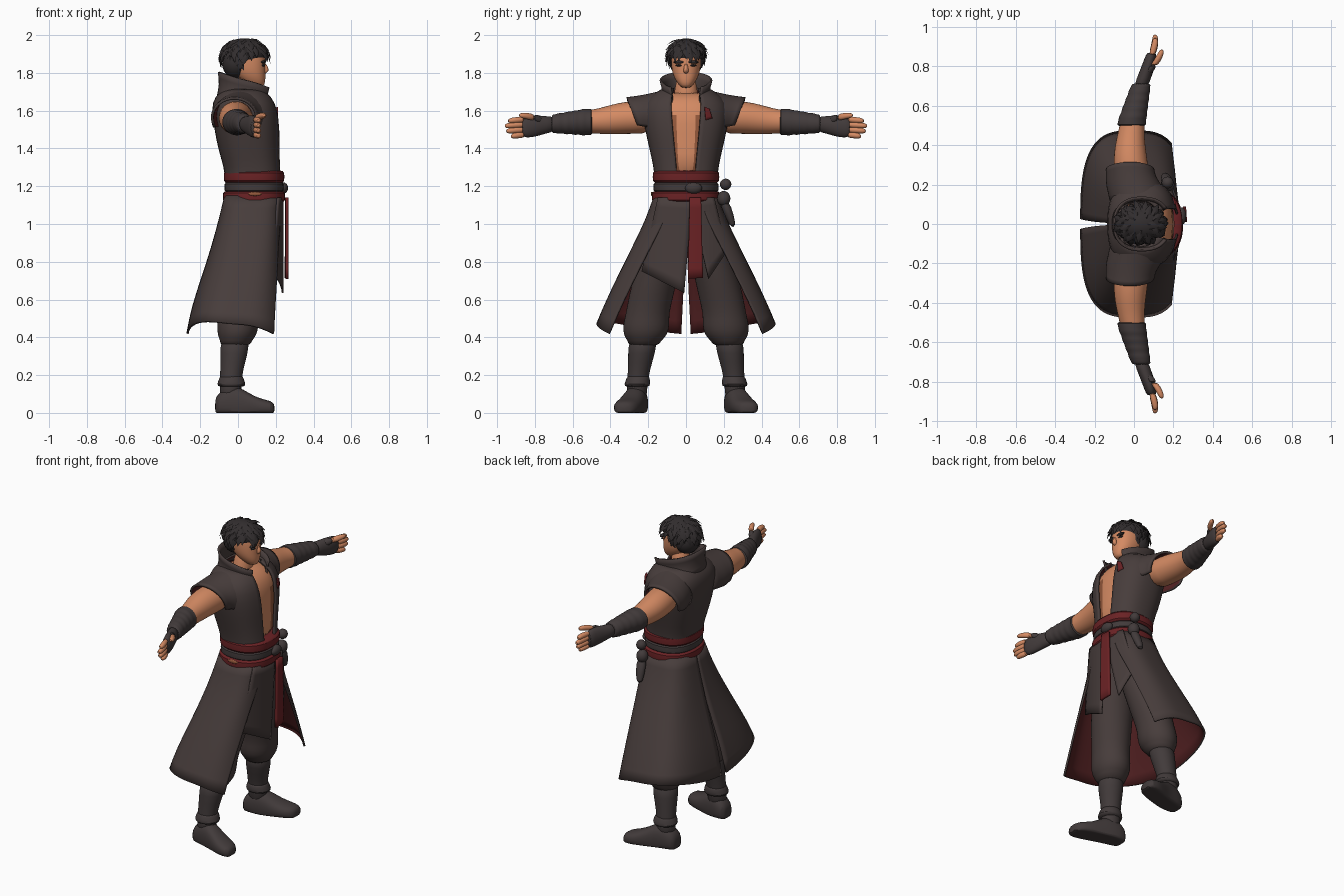
import bpy, bmesh, random
from math import sin, cos, pi, asin
from mathutils import Vector

cube = bpy.data.objects.get("Cube")
if cube:
    bpy.data.objects.remove(cube)
random.seed(4)


def material(name, rgb):
    m = bpy.data.materials.new(name)
    m.use_nodes = True
    m.diffuse_color = (*rgb, 1)
    bsdf = m.node_tree.nodes["Principled BSDF"]
    bsdf.inputs["Base Color"].default_value = (*rgb, 1)
    bsdf.inputs["Roughness"].default_value = 0.9
    return m


COAT = material("charcoal cloth", (0.063, 0.046, 0.044))
GLOVE = material("dark leather", (0.054, 0.043, 0.043))
HAIR = material("black hair", (0.031, 0.026, 0.027))
SKIN = material("tan skin", (0.66, 0.255, 0.125))
SHADE = material("deep tan skin", (0.30, 0.10, 0.045))
RED = material("dark red cloth", (0.145, 0.016, 0.018))
LINING = material("deep red lining", (0.085, 0.015, 0.016))


def power(v, p):
    return abs(v) ** p * (1 if v >= 0 else -1)


def finish(bm, name, mats, mirror=False, thick=0, subsurf=1, fix=True):
    if fix:
        bmesh.ops.recalc_face_normals(bm, faces=bm.faces)
    me = bpy.data.meshes.new(name)
    bm.to_mesh(me)
    bm.free()
    ob = bpy.data.objects.new(name, me)
    bpy.context.collection.objects.link(ob)
    for m in mats:
        me.materials.append(m)
    if mirror:
        ob.modifiers.new("mirror", "MIRROR").use_axis = (False, True, False)
    if subsurf:
        s = ob.modifiers.new("smooth", "SUBSURF")
        s.levels = s.render_levels = subsurf
        s.boundary_smooth = "PRESERVE_CORNERS"
    if thick:
        s = ob.modifiers.new("thickness", "SOLIDIFY")
        s.thickness, s.offset = thick, -1
        s.material_offset = len(mats) - 1
    bpy.ops.object.select_all(action="DESELECT")
    ob.select_set(True)
    bpy.context.view_layer.objects.active = ob
    bpy.ops.object.shade_smooth_by_angle(angle=0.8)
    return ob


def place(axis, t, u, v):
    return {"z": (u, v, t), "y": (u, t, v), "x": (t, u, v)}[axis]


def tube(name, rows, mat, axis="z", n=16, p=1, mirror=False, floor=False):
    """Closed loft: each row is position, two centres, two radii."""
    bm = bmesh.new()
    rings = []
    for t, cu, cv, ru, rv in rows:
        ring = []
        for i in range(n):
            a = 2 * pi * i / n
            co = Vector(place(axis, t, cu + ru * power(cos(a), p), cv + rv * power(sin(a), p)))
            if floor:
                co.z = max(co.z, 0)
            ring.append(bm.verts.new(co))
        rings.append(ring)
    for r, s in zip(rings, rings[1:]):
        for i in range(n):
            bm.faces.new((r[i - 1], r[i], s[i], s[i - 1]))
    bm.faces.new(rings[0])
    bm.faces.new(rings[-1])
    return finish(bm, name, [mat], mirror)


def shell(name, rows, mats, p=1, n=26, half=False, thick=0.012):
    """Garment round the body: z, centre x, radii, front gap, back gap, tilt, lift."""
    bm = bmesh.new()
    rings = []
    for z, cx, rx, ry, front, back, tilt, lift in rows:
        a0 = asin((front / ry) ** (1 / p))
        a1 = pi - asin((back / ry) ** (1 / p)) if half else 2 * pi - a0
        ring = []
        for i in range(n + 1):
            u = i / n
            a = a0 + (a1 - a0) * u
            ring.append(bm.verts.new((cx + rx * power(cos(a), p), ry * power(sin(a), p),
                                      z - tilt * cos(a) + lift * sin(pi * u))))
        rings.append(ring)
    for r, s in zip(rings, rings[1:]):
        for i in range(n):
            bm.faces.new((r[i], s[i], s[i + 1], r[i + 1]))
    return finish(bm, name, mats, half, thick, fix=False)


def panel(name, corners, x, bend, mats, thick=0.01, n=8):
    """Hanging cloth panel between four (y, z) corners, curved round the body."""
    a, b, c, d = [Vector(q) for q in corners]
    bm = bmesh.new()
    g = []
    for j in range(n + 1):
        l, r = a.lerp(d, j / n), b.lerp(c, j / n)
        g.append([])
        for i in range(n + 1):
            q = l.lerp(r, i / n)
            g[j].append(bm.verts.new((x - bend * q.x ** 2, q.x, q.y)))
    for j in range(n):
        for i in range(n):
            bm.faces.new((g[j][i], g[j + 1][i], g[j + 1][i + 1], g[j][i + 1]))
    return finish(bm, name, mats, thick=thick, subsurf=0, fix=False)


def ball(name, loc, size, mat, mirror=False):
    bm = bmesh.new()
    bmesh.ops.create_uvsphere(bm, u_segments=20, v_segments=12, radius=1)
    for v in bm.verts:
        v.co = Vector(loc) + v.co * Vector(size)
    return finish(bm, name, [mat], mirror, subsurf=0)


# Bare torso, with darker skin beside the coat opening
torso = tube("torso", [(1.70, .03, 0, .06, .09), (1.66, .03, 0, .135, .18), (1.58, .045, 0, .155, .2),
                       (1.48, .055, 0, .145, .19), (1.38, .06, 0, .145, .17), (1.24, .08, 0, .13, .15)],
             SKIN, n=32, p=.8)
torso.data.materials.append(SHADE)
for f in torso.data.polygons:
    f.material_index = int(abs(f.center.y) > .055 and f.center.z < 1.6)
tube("neck", [(1.80, .04, 0, .05, .05), (1.70, .035, 0, .055, .06), (1.64, .03, 0, .07, .08)], SKIN)

# Sleeveless coat top, standing collar and a red lapel patch
shell("coat_top", [(1.72, .03, .10, .12, .065, 0, 0, 0), (1.675, .03, .155, .20, .08, 0, 0, 0),
                   (1.61, .035, .178, .235, .08, 0, 0, 0), (1.5, .05, .175, .218, .072, 0, 0, 0),
                   (1.4, .058, .165, .195, .062, 0, 0, 0), (1.3, .075, .15, .172, .052, 0, 0, 0),
                   (1.24, .08, .15, .168, .05, 0, 0, 0)], [COAT, LINING], p=.8)
shell("collar", [(1.76, .04, .148, .14, .085, 0, .045, 0), (1.70, .037, .135, .122, .075, 0, .04, 0),
                 (1.64, .03, .145, .15, .07, 0, .03, 0)], [COAT], p=.85)
panel("lapel_patch", [(.10, 1.62), (.125, 1.61), (.14, 1.56), (.105, 1.55)], .226, 1.3, [RED], .009, 4)

# Shoulder caps: arched sheets open underneath
bm = bmesh.new()
rows = []
for y, cx, cz, rx, rz in [(.10, .03, 1.57, .15, .145), (.2, .0, 1.56, .145, .13),
                          (.27, -.015, 1.56, .128, .118), (.315, -.02, 1.565, .125, .108)]:
    rows.append([bm.verts.new((cx + rx * cos(a), y - (y > .25) * .04 * (1 - sin(a)), cz + rz * sin(a)))
                 for a in [-.4 + (pi + .8) * i / 14 for i in range(15)]])
for r, s in zip(rows, rows[1:]):
    for i in range(14):
        bm.faces.new((r[i], s[i], s[i + 1], r[i + 1])[::-1])
bmesh.ops.reverse_faces(bm, faces=[f for f in bm.faces if f.normal.dot(f.calc_center_median() - Vector((0, .2, 1.56))) < 0])
bm.normal_update()
top = max(bm.faces, key=lambda f: f.calc_center_median().z)
if top.normal.z < 0:
    bmesh.ops.reverse_faces(bm, faces=bm.faces)
finish(bm, "shoulder_caps", [COAT, LINING], True, .014, fix=False)

# Wide sash belt in three bands, with a knot and a side tag
for name, z, h, r, mat in [("upper_belt", 1.25, .035, .166, RED), ("middle_belt", 1.195, .03, .162, GLOVE),
                           ("lower_belt", 1.145, .032, .170, RED)]:
    tube(name, [(z + h, .085, 0, r - .014, r), (z + h * .8, .085, 0, r - .004, r + .012),
                (z - h * .8, .085, 0, r - .004, r + .012), (z - h, .085, 0, r - .014, r)], mat, n=28, p=.85)
ball("belt_knot", (.24, .04, 1.19), (.025, .045, .03), GLOVE)
ball("belt_tag", (.09, -.18, 1.16), (.035, .006, .011), SHADE)

# Flared skirt with red lining, open at front and split behind
shell("coat_skirt", [(1.15, .08, .152, .17, .07, .002, 0, 0), (1.02, .065, .168, .215, .11, .003, 0, 0),
                     (.88, .047, .188, .285, .19, .006, 0, 0), (.72, .025, .218, .36, .27, .01, 0, .01),
                     (.56, .003, .25, .428, .35, .018, 0, .03), (.42, -.003, .27, .475, .41, .025, 0, .065)],
      [COAT, LINING], p=.65, half=True)
panel("long_front_flap", [(-.15, 1.14), (.035, 1.14), (-.01, .635), (-.235, .75)], .242, 1.2, [COAT, LINING])
panel("short_front_flap", [(.02, 1.14), (.15, 1.14), (.22, .86), (.12, .71)], .238, 1.2, [COAT, LINING])
panel("sash_tail", [(.02, 1.14), (.08, 1.14), (.09, .715), (.01, .71)], .268, .6, [RED], .016)

# Hip gourd and holster
ball("gourd_top", (.17, .21, 1.21), (.03, .03, .03), GLOVE)
ball("gourd_bottom", (.17, .2, 1.135), (.035, .035, .04), GLOVE)
tube("holster", [(1.12, .17, .2, .03, .03), (1.06, .165, .225, .03, .025), (.98, .155, .25, .018, .018)], GLOVE)

# Trousers, gathered below the knee
tube("trousers", [(1.12, .075, .075, .12, .085), (.95, .065, .1, .135, .105), (.78, .045, .145, .13, .115),
                  (.62, .02, .185, .115, .12), (.52, .005, .205, .108, .115), (.47, .0, .21, .112, .125),
                  (.41, -.005, .215, .105, .118), (.385, -.01, .22, .085, .09), (.35, -.015, .225, .08, .08)],
     COAT, n=20, mirror=True)

# Boots: shaft, flared ankle cuff, foot
tube("boot_shaft", [(.4, -.015, .225, .08, .08), (.32, -.02, .235, .075, .073), (.22, -.035, .25, .06, .058),
                    (.14, -.04, .26, .058, .055), (.06, -.04, .26, .06, .055)], GLOVE, mirror=True)
tube("ankle_cuff", [(.2, -.035, .253, .06, .056), (.185, -.035, .253, .064, .062), (.15, -.035, .258, .08, .072),
                    (.135, -.035, .26, .068, .064)], GLOVE, mirror=True)
tube("foot", [(-.122, .255, .03, .03, .035), (-.11, .255, .04, .055, .06), (-.06, .26, .05, .063, .09),
              (.0, .27, .045, .062, .1), (.06, .29, .035, .066, .068), (.12, .31, .03, .072, .045),
              (.175, .325, .025, .06, .04), (.195, .33, .02, .03, .025)], GLOVE, "x", p=.8, mirror=True, floor=True)

# Arms, wrapped bracers, gloved hands
tube("upper_arm", [(.17, .0, 1.565, .09, .09), (.28, -.015, 1.565, .09, .088), (.36, -.02, 1.558, .084, .085),
                   (.43, -.018, 1.548, .073, .074), (.5, -.01, 1.542, .064, .063),
                   (.56, -.0, 1.54, .06, .058)], SKIN, "y", mirror=True)
bracer = [(.495, -.012, 1.54, .06, .06), (.5, -.012, 1.54, .078, .072)]
for i in range(10):
    k = i / 9
    r = .072 - .024 * k + (.005 if i % 2 else -.003)
    bracer.append((.525 + .19 * k, -.01 + .048 * k, 1.54 - .01 * k, r, r))
tube("bracer", bracer, GLOVE, "y", mirror=True)
tube("palm", [(.69, .034, 1.53, .038, .042), (.74, .05, 1.525, .036, .045), (.79, .07, 1.52, .036, .058),
              (.84, .083, 1.515, .03, .06), (.872, .09, 1.512, .024, .052)], GLOVE, "y", mirror=True)
for i, length in enumerate([.075, .092, .085, .06]):
    z, x = 1.553 - .027 * i, .09
    tip = .868 + length
    tube("finger_%d" % (i + 1), [(.85, x, z, .018, .017), (.868 + length * .5, x + .015, z - .003, .018, .017),
                                 (tip - .012, x + .018, z - .006, .015, .015), (tip, x + .016, z - .007, .007, .007)],
         SKIN, "y", n=10, mirror=True)
tube("thumb_base", [(.755, .065, 1.545, .025, .025), (.81, .1, 1.566, .024, .022)], GLOVE, "y", n=10, mirror=True)
tube("thumb", [(.80, .1, 1.563, .021, .02), (.84, .125, 1.572, .019, .018), (.87, .138, 1.575, .016, .015),
               (.885, .14, 1.575, .007, .007)], SKIN, "y", n=10, mirror=True)

# Head and face
tube("head", [(1.96, .04, 0, .06, .05), (1.92, .04, 0, .1, .08), (1.86, .045, 0, .103, .08),
              (1.81, .055, 0, .09, .076), (1.77, .075, 0, .072, .062), (1.735, .095, 0, .046, .038),
              (1.72, .1, 0, .025, .02)], SKIN, p=.9, n=20)
tube("nose", [(1.85, .143, 0, .008, .01), (1.815, .15, 0, .016, .014), (1.805, .146, 0, .012, .014),
              (1.795, .138, 0, .006, .008)], SKIN, n=10)
ball("eyebrows", (.134, .036, 1.857), (.014, .032, .008), HAIR, True)
ball("eyes", (.134, .036, 1.84), (.01, .02, .006), HAIR, True)
ball("mouth", (.139, 0, 1.772), (.004, .02, .003), SHADE)

# Tousled hair: cap plus overlapping tapered locks swept down from the crown
ball("hair_cap", (.034, 0, 1.905), (.118, .09, .078), HAIR)
ball("hair_back", (-.012, 0, 1.85), (.072, .085, .08), HAIR)
bm = bmesh.new()
for i in range(90):
    a = i * 2.39996
    h = .97 - 1.35 * (i + .5) / 90
    w = (1 - h * h) ** .5
    d = Vector((w * cos(a), w * sin(a), h))
    if d.x > .25 and h < .2:
        continue
    base = Vector((.034, 0, 1.9)) + d * Vector((.11, .082, .07))
    down = (d * h - Vector((0, 0, 1))).normalized()
    side = d.cross(down).normalized()
    down += side * random.uniform(-.4, .4)
    length = random.uniform(.06, .085)
    mid = base + down * length * .5 + d * .014
    tip = base + down * length + d * .01
    tip.z = min(tip.z, 1.99)
    loop = [base - side * .02, base + d * .016, base + side * .02]
    ring = [bm.verts.new(q) for q in loop]
    belly = [bm.verts.new(q) for q in (mid - side * .017, mid + d * .006, mid + side * .017)]
    end = bm.verts.new(tip)
    for k in range(3):
        bm.faces.new((ring[k - 1], ring[k], belly[k], belly[k - 1]))
        bm.faces.new((belly[k - 1], belly[k], end))
    bm.faces.new(ring[::-1])
finish(bm, "hair_locks", [HAIR], subsurf=0)
